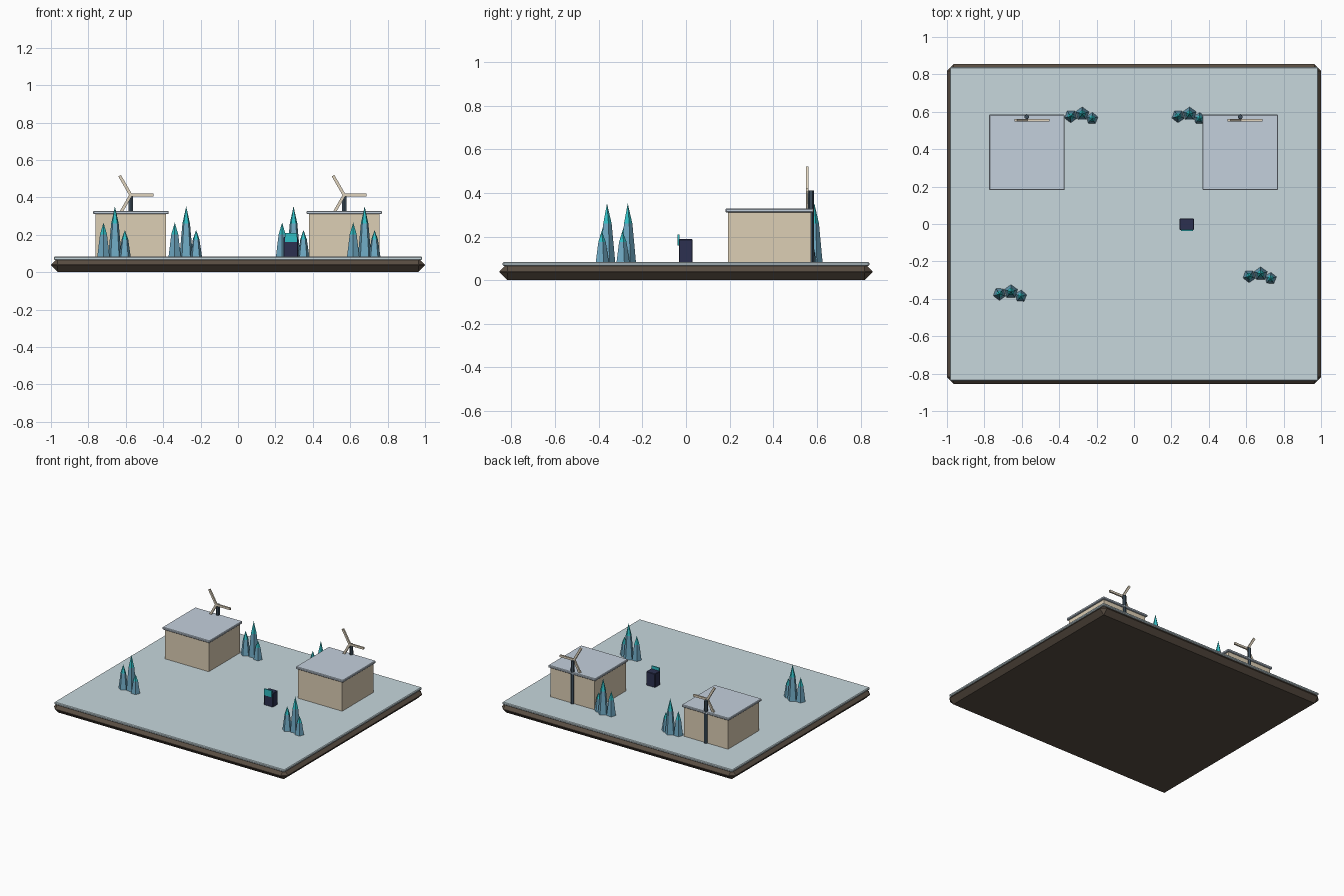
import bpy, math
from mathutils import Matrix

if "Cube" in bpy.data.objects:
    bpy.data.objects.remove(bpy.data.objects["Cube"])


def mat(name, rgb):
    m = bpy.data.materials.new(name)
    m.diffuse_color = (*rgb, 1)
    m.use_nodes = True
    m.node_tree.nodes["Principled BSDF"].inputs["Base Color"].default_value = m.diffuse_color
    return m


EARTH = mat("earth", (0.10, 0.075, 0.055))
SNOW = mat("frost", (0.57, 0.68, 0.72))
WALL = mat("cream", (0.72, 0.62, 0.46))
ROOF = mat("roof_blue", (0.55, 0.63, 0.72))
DARK = mat("dark_steel", (0.05, 0.08, 0.11))
NAVY = mat("navy", (0.025, 0.03, 0.08))
BLUE = mat("crystal_blue", (0.16, 0.40, 0.55))
TEAL = mat("teal", (0.03, 0.52, 0.56))
BLADE = mat("blade_cream", (0.75, 0.66, 0.52))


def box(name, lo, hi, m, bevel=0):
    bpy.ops.mesh.primitive_cube_add(size=1, location=[(a + b) / 2 for a, b in zip(lo, hi)])
    o = bpy.context.object
    o.name = name
    o.data.transform(Matrix.Diagonal([b - a for a, b in zip(lo, hi)] + [1]))
    o.data.materials.append(m)
    if bevel:
        b = o.modifiers.new("bevel", 'BEVEL')
        b.width, b.segments = bevel, 1
    return o


def cone(name, sides, r1, r2, x, y, z0, z1, m, rot=0):
    bpy.ops.mesh.primitive_cone_add(vertices=sides, radius1=r1, radius2=r2, depth=z1 - z0,
                                    location=(x, y, (z0 + z1) / 2), rotation=(0, 0, rot))
    o = bpy.context.object
    o.name = name
    o.data.materials.append(m)
    return o


# ground slab with frosted top plate
box("earth_slab", (-1, -0.855, 0), (1, 0.855, 0.076), EARTH, 0.036)
box("frost_plate", (-0.985, -0.84, 0.064), (0.985, 0.84, 0.083), SNOW, 0.005)

# huts with flat roofs and wind turbines on the back wall
for side, cx in (("left", -0.573), ("right", 0.568)):
    cy = 0.383
    box(side + "_hut_walls", (cx - 0.188, cy - 0.19, 0.08), (cx + 0.188, cy + 0.19, 0.315), WALL)
    box(side + "_hut_roof", (cx - 0.202, cy - 0.202, 0.31), (cx + 0.202, cy + 0.202, 0.328), ROOF, 0.004)
    cone(side + "_turbine_mast", 6, 0.015, 0.013, cx, 0.573, 0.08, 0.41, DARK)
    for i in range(3):
        b = box(f"{side}_turbine_blade_{i}", (-0.005, -0.006, -0.008), (0.12, 0.006, 0.008), BLADE)
        b.data.transform(Matrix.Translation(b.location))
        b.location = (cx, 0.555, 0.412)
        b.rotation_euler = (0, math.radians(120 * i), 0)

# crystal clusters: three five-sided spikes each
for c, (x, y) in enumerate([(-0.658, -0.362), (0.677, -0.267), (-0.277, 0.588), (0.297, 0.588)]):
    for s, (dx, dy, r, top) in enumerate([(0, 0, 0.038, 0.352), (-0.061, -0.012, 0.035, 0.265),
                                          (0.053, -0.024, 0.033, 0.225)]):
        mid = 0.08 + (top - 0.08) * 0.66
        cone(f"crystal_{c}_{s}", 5, r, r * 0.56, x + dx, y + dy, 0.08, mid, BLUE, s * 0.6)
        cone(f"crystal_tip_{c}_{s}", 5, r * 0.56, 0, x + dx, y + dy, mid, top, TEAL, s * 0.6)

# control terminal with glowing screen
box("terminal_body", (0.244, -0.032, 0.08), (0.32, 0.03, 0.188), NAVY, 0.003)
box("terminal_screen", (0.25, -0.038, 0.16), (0.315, -0.03, 0.21), TEAL)
